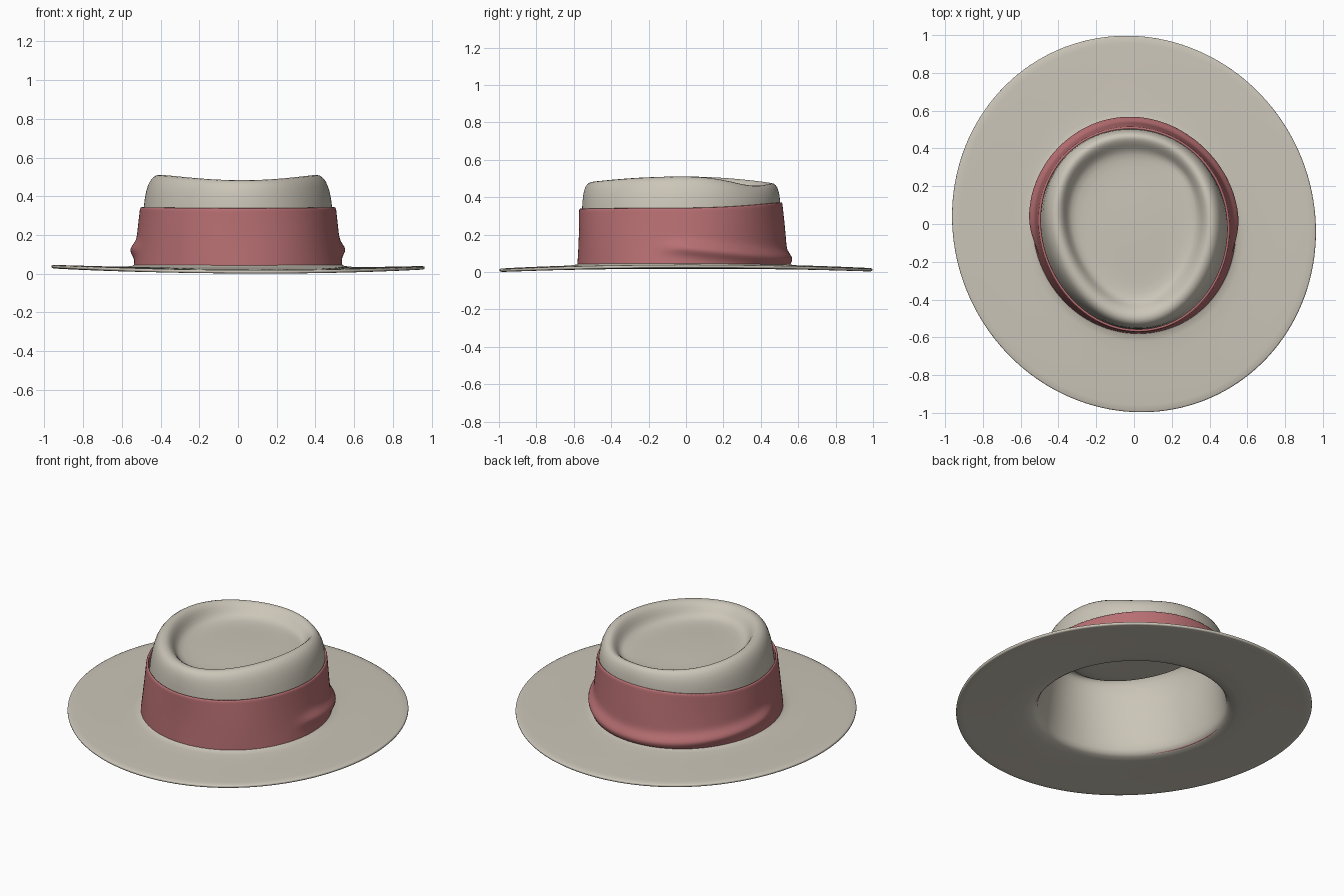
import bpy, bmesh, math

if "Cube" in bpy.data.objects:
    bpy.data.objects.remove(bpy.data.objects["Cube"])

SEG = 72


def material(name, color):
    m = bpy.data.materials.new(name)
    m.diffuse_color = color
    m.use_nodes = True
    m.node_tree.nodes["Principled BSDF"].inputs["Base Color"].default_value = m.diffuse_color
    return m


def egg_ring(hx, front, back, egg, z_side, z_front, z_back):
    """Egg-shaped loop, narrower at the front, with separate heights at side, front and back."""
    pts = []
    for i in range(SEG):
        t = 2 * math.pi * i / SEG
        c, s = math.cos(t), math.sin(t)
        y = (front + back) / 2 + (back - front) / 2 * s
        x = hx * c * (1 + egg * s) - 0.04 * y
        z = z_side + ((z_back if s > 0 else z_front) - z_side) * s * s
        pts.append([x, y, z, t])
    return pts


def loft(name, rings, thickness, mat, cap=False):
    bm = bmesh.new()
    loops = [[bm.verts.new(p[:3]) for p in ring] for ring in rings]
    for a, b in zip(loops, loops[1:]):
        for i in range(SEG):
            j = (i + 1) % SEG
            bm.faces.new((a[i], a[j], b[j], b[i]))
    if cap:
        mid = bm.verts.new([sum(p[k] for p in rings[-1]) / SEG for k in range(3)])
        for i in range(SEG):
            bm.faces.new((loops[-1][i], loops[-1][(i + 1) % SEG], mid))
    for f in bm.faces:
        f.smooth = True
    me = bpy.data.meshes.new(name)
    bm.to_mesh(me)
    bm.free()
    me.materials.append(mat)
    ob = bpy.data.objects.new(name, me)
    bpy.context.collection.objects.link(ob)
    so = ob.modifiers.new("Thickness", 'SOLIDIFY')
    so.thickness, so.offset = thickness, -1
    sub = ob.modifiers.new("Smooth", 'SUBSURF')
    sub.levels = sub.render_levels = 1
    return ob


felt = material("felt", (0.60, 0.56, 0.48, 1))
red = material("red_cloth", (0.48, 0.16, 0.17, 1))

# Felt body: brim, crown wall, rolled ridge and sunken top in one shell
profile = [
    (0.965, -1.00, 1.00, 0.00, 0.045, 0.018, 0.020),
    (0.955, -0.99, 0.99, 0.00, 0.046, 0.020, 0.022),
    (0.75, -0.80, 0.78, 0.00, 0.040, 0.028, 0.030),
    (0.56, -0.595, 0.56, 0.00, 0.034, 0.034, 0.036),
    (0.53, -0.57, 0.53, 0.00, 0.045, 0.045, 0.045),
    (0.52, -0.565, 0.52, 0.02, 0.08, 0.08, 0.08),
    (0.50, -0.56, 0.51, 0.04, 0.20, 0.20, 0.20),
    (0.487, -0.557, 0.505, 0.06, 0.34, 0.34, 0.34),
    (0.475, -0.552, 0.503, 0.09, 0.425, 0.41, 0.41),
    (0.452, -0.54, 0.49, 0.10, 0.485, 0.46, 0.455),
    (0.42, -0.515, 0.472, 0.11, 0.512, 0.484, 0.477),
    (0.39, -0.48, 0.45, 0.12, 0.512, 0.484, 0.476),
    (0.365, -0.445, 0.42, 0.13, 0.485, 0.46, 0.455),
    (0.345, -0.42, 0.39, 0.13, 0.435, 0.425, 0.425),
    (0.31, -0.38, 0.35, 0.13, 0.413, 0.408, 0.41),
    (0.22, -0.27, 0.25, 0.10, 0.41, 0.41, 0.41),
    (0.10, -0.12, 0.11, 0.05, 0.415, 0.415, 0.415),
]
body = [egg_ring(*p) for p in profile]
for ring in body[8:14]:
    for p in ring:
        # pinched dip in the ridge at the back right, tall shoulders toward the front
        p[2] -= 0.028 * math.exp(-((p[3] - 0.85) / 0.4) ** 2)
for ring in body[:3]:
    for p in ring:
        p[2] -= 0.006 * max(0, p[0])  # slight sideways tilt of the brim
loft("hat_body", body, 0.018, felt, cap=True)

# Cloth band, with a soft fold that wraps around the back
band = []
ROWS = 16
for r in range(ROWS + 1):
    k = r / ROWS
    ring = egg_ring(0.54 - 0.035 * k, -0.582 + 0.01 * k, 0.545 - 0.03 * k, 0.045 * k,
                    0.03 + 0.315 * k, 0.03 + 0.31 * k, 0.03 + 0.345 * k)
    for p in ring:
        s, c = math.sin(p[3]), math.cos(p[3])
        w = min(1, max(0, (s + 0.3) / 0.4))
        w = w * w * (3 - 2 * w)
        fold = 0.13 - 0.06 * max(0, s)
        out = 0.03 * w * math.exp(-((p[2] - fold) / 0.032) ** 2)
        out += 0.003 * math.sin(5 * p[3]) * math.sin(math.pi * k)
        p[0] += out * c
        p[1] += out * s
    band.append(ring)
loft("hat_band", band, 0.014, red)
